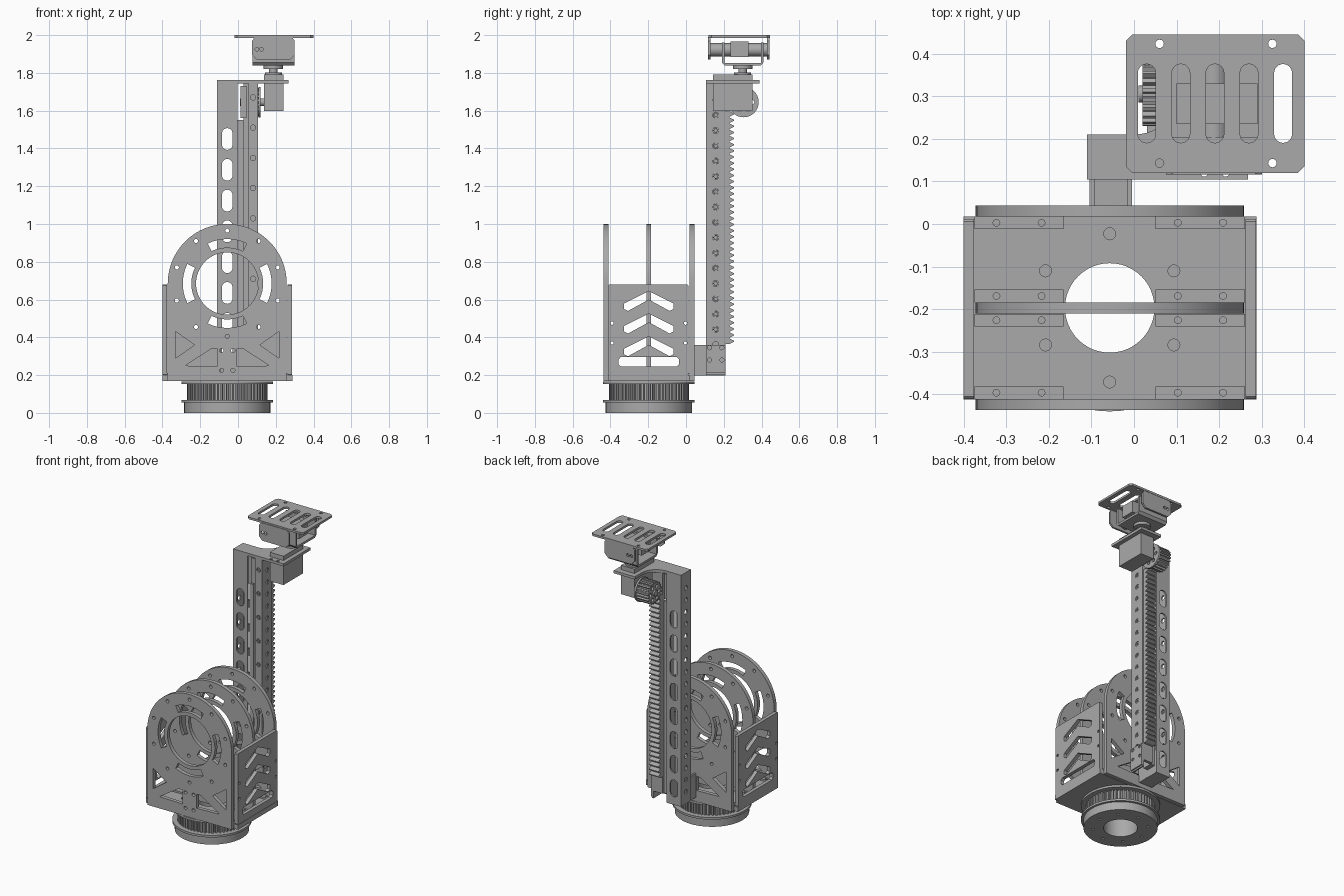
import bpy, bmesh
from math import sin, cos, pi, radians
from mathutils import Matrix, Vector

cube = bpy.data.objects.get("Cube")
if cube:
    bpy.data.objects.remove(cube)

grey = bpy.data.materials.new("machine_grey")
grey.use_nodes = True
grey.diffuse_color = (0.4, 0.4, 0.4, 1)
grey.node_tree.nodes["Principled BSDF"].inputs["Base Color"].default_value = grey.diffuse_color

# Drawing planes: columns are the directions of u, v and the plate normal
PLANES = {
    "xy": Matrix(((1, 0, 0), (0, 1, 0), (0, 0, 1))),
    "xz": Matrix(((1, 0, 0), (0, 0, -1), (0, 1, 0))),
    "yz": Matrix(((0, 0, 1), (1, 0, 0), (0, 1, 0))),
}
made = []


def plate(name, plane, low, high, outline, holes=()):
    """Flat outline with holes, extruded from low to high along the third axis."""
    curve = bpy.data.curves.new(name, "CURVE")
    curve.dimensions, curve.fill_mode = "2D", "BOTH"
    curve.extrude = (high - low) / 2
    for points in [outline, *holes]:
        spline = curve.splines.new("POLY")
        spline.points.add(len(points) - 1)
        for point, (u, v) in zip(spline.points, points):
            point.co = (u, v, 0, 1)
        spline.use_cyclic_u = True
    temp = bpy.data.objects.new(name, curve)
    mesh = bpy.data.meshes.new_from_object(temp)
    bpy.data.objects.remove(temp)
    middle = (low + high) / 2
    axis = {"xy": (0, 0, 1), "xz": (0, 1, 0), "yz": (1, 0, 0)}[plane]
    mesh.transform(Matrix.Translation(Vector(axis) * middle) @ PLANES[plane].to_4x4())
    bm = bmesh.new()
    bm.from_mesh(mesh)
    bmesh.ops.remove_doubles(bm, verts=bm.verts, dist=0.00005)
    bmesh.ops.recalc_face_normals(bm, faces=bm.faces)
    bm.to_mesh(mesh)
    bm.free()
    mesh.materials.clear()
    mesh.materials.append(grey)
    obj = bpy.data.objects.new(name, mesh)
    bpy.context.collection.objects.link(obj)
    made.append(obj)
    return obj


def rect(u0, u1, v0, v1, cut=0):
    if not cut:
        return [(u0, v0), (u1, v0), (u1, v1), (u0, v1)]
    return [(u0 + cut, v0), (u1 - cut, v0), (u1, v0 + cut), (u1, v1 - cut),
            (u1 - cut, v1), (u0 + cut, v1), (u0, v1 - cut), (u0, v0 + cut)]


def box(name, x0, x1, y0, y1, z0, z1):
    return plate(name, "xy", z0, z1, rect(x0, x1, y0, y1))


def arc(u, v, r, start, end, n=12):
    angles = [radians(start + (end - start) * i / n) for i in range(n + 1)]
    return [(u + r * cos(a), v + r * sin(a)) for a in angles]


def circle(u, v, r, n=24):
    return arc(u, v, r, 0, 360, n)[:-1]


def slot(u, v, w, h):
    """Rounded upright slot."""
    d = (h - w) / 2
    return arc(u, v + d, w / 2, 0, 180) + arc(u, v - d, w / 2, 180, 360)


def arc_slot(u, v, r0, r1, mid, half):
    return arc(u, v, r1, mid - half, mid + half) + arc(u, v, r0, mid + half, mid - half)


def cog(u, v, r0, r1, teeth):
    step = 2 * pi / teeth
    return [(u + r * cos((i + f) * step), v + r * sin((i + f) * step))
            for i in range(teeth)
            for f, r in ((0, r0), (0.3, r0), (0.4, r1), (0.8, r1), (0.95, r0))]


CX, CY, ARCH = -0.057, -0.197, 0.685


def both_sides(points):
    return [points, [(2 * CX - u, v) for u, v in points]]


# Turntable: hub, flanges and toothed belt ring
bore = circle(CX, CY, 0.105, 48)
bolts = [circle(*arc(CX, CY, 0.17, 0, 360, 8)[i], 0.01, 10) for i in range(8)]
plate("turntable_foot", "xy", 0, 0.056, circle(CX, CY, 0.228, 64), [bore] + bolts)
for name, z in (("lower_flange", 0.055), ("upper_flange", 0.153)):
    plate(name, "xy", z, z + 0.014, circle(CX, CY, 0.243, 64), [bore])
plate("belt_teeth", "xy", 0.069, 0.153, cog(CX, CY, 0.198, 0.212, 56), [bore])

# Base plate with a ring of holes
ring = [circle(*arc(CX, CY, 0.174, 30, 390, 6)[i], 0.014, 16) for i in range(6)]
plate("base_plate", "xy", 0.168, 0.2, rect(-0.4, 0.288, -0.412, 0.018), [bore] + ring)

# Arched plates
arch_holes = [circle(CX, ARCH, 0.165, 64)]
arch_holes += [arc_slot(CX, ARCH, 0.19, 0.235, a, 26) for a in (0, 90, 180, 270)]
arch_holes += [circle(CX, ARCH + s * 0.28, 0.011, 12) for s in (1, -1)]
for x, z in ((0.165, 0.91), (0.267, 0.77), (0.267, 0.595), (0.165, 0.455),
             (0.03, 0.33), (0.03, 0.225)):
    arch_holes += both_sides(circle(CX + x, z, 0.011, 12))
lower_cuts = both_sides([(-0.33, 0.43), (-0.33, 0.29), (-0.23, 0.36)])
lower_cuts += both_sides([(-0.28, 0.25), (-0.14, 0.34), (-0.11, 0.34), (-0.11, 0.245)])
outline = [(CX - 0.315, 0.17), (CX + 0.315, 0.17)] + arc(CX, ARCH, 0.315, 0, 180, 40)
for name, y, extra in (("front_arch", -0.437, lower_cuts), ("middle_arch", -0.21, []),
                       ("back_arch", 0.018, lower_cuts)):
    plate(name, "xz", y, y + 0.026, outline, arch_holes + extra)

# Side plates with chevron slots
chevrons = [[(CY - 0.13, z - 0.065), (CY, z), (CY + 0.13, z - 0.065), (CY + 0.13, z - 0.095),
             (CY + 0.11, z - 0.105), (CY, z - 0.045), (CY - 0.11, z - 0.105),
             (CY - 0.13, z - 0.095)] for z in (0.645, 0.525, 0.405)]
side_holes = chevrons + [rect(CY - 0.16, CY + 0.16, 0.245, 0.295, 0.012)]
side_holes += [circle(CY + s * 0.195, z, 0.009, 10) for s in (-1, 1) for z in (0.37, 0.475)]
for name, x in (("left_side_plate", 0.262), ("right_side_plate", -0.4)):
    plate(name, "yz", x, x + 0.024, rect(-0.411, 0.012, 0.198, 0.68, 0.006), side_holes)

# Mounting strips along the foot of each arch
for y in (-0.411, -0.241, -0.184, -0.012):
    for s in (-1, 1):
        x = CX + s * 0.213
        plate("foot_strip", "xy", 0.199, 0.212, rect(x - 0.105, x + 0.105, y, y + 0.03),
              [circle(x + d, y + 0.015, 0.008, 10) for d in (-0.053, 0.053)])

# Bracket tying the mast to the base
box("mast_bracket_floor", -0.105, -0.005, 0.018, 0.21, 0.198, 0.215)
for x in (-0.105, -0.017):
    box("mast_bracket_cheek", x, x + 0.012, 0.04, 0.21, 0.21, 0.36)

# Main mast channel: slotted front and back walls, drilled side wall
Y0, Y1, TOP = 0.105, 0.21, 1.745
ovals = [slot(CX, 1.45 - 0.163 * i, 0.056, 0.115) for i in range(8)]
for name, y in (("mast_front_wall", Y0), ("mast_back_wall", Y1 - 0.01)):
    plate(name, "xz", y, y + 0.01, rect(-0.11, -0.003, 0.2, TOP), ovals)
drilled = [circle(0.157, 0.28 + 0.081 * i, 0.016, 16) for i in range(18)]
plate("mast_side_wall", "yz", -0.11, -0.1, rect(Y0, Y1, 0.2, TOP), drilled)
box("slide_rail", -0.003, 0.028, 0.125, 0.195, 0.25, 1.55)
box("slide_stop", 0.012, 0.045, 0.12, 0.19, 1.56, 1.73)

# Sliding carriage channel
holes = [circle(0.08, 1.67 - 0.16 * i, 0.014, 16) for i in range(9)]
plate("carriage_front_wall", "xz", Y0, Y0 + 0.01, rect(0.055, 0.107, 0.2, TOP), holes)
plate("carriage_side_wall", "yz", 0.097, 0.107, rect(Y0, Y1, 0.2, TOP), drilled)
for h in drilled[2:]:
    v = sum(p[1] for p in h) / len(h)
    plate("rivet", "yz", 0.095, 0.105, circle(0.157, v, 0.015, 16), [circle(0.157, v, 0.008, 12)])
box("carriage_back_wall", 0.028, 0.1, 0.19, Y1, 0.25, TOP)
plate("carriage_foot", "yz", 0.1, 0.115, rect(Y0, Y1, 0.21, 0.36),
      [circle(y, z, 0.011, 12) for y in (0.125, 0.19) for z in (0.28, 0.345)])

# Gear rack and pinion
PITCH, COUNT, START = 0.0325, 38, 0.365
teeth = [(y, START + PITCH * (i + f)) for i in range(COUNT)
         for y, f in ((0.23, 0), (0.253, 0.35), (0.253, 0.55), (0.23, 0.9))]
plate("gear_rack", "yz", 0.03, 0.1, [(0.205, START)] + teeth + [(0.205, teeth[-1][1])])
spokes = [circle(*arc(0.305, 1.645, 0.045, 0, 360, 6)[i], 0.012, 14) for i in range(6)]
plate("pinion", "yz", 0.02, 0.11, cog(0.305, 1.645, 0.062, 0.075, 20), spokes)
plate("pinion_flange", "yz", 0.108, 0.12, circle(0.305, 1.645, 0.08, 40), spokes)
plate("pinion_shaft", "yz", 0.01, 0.15, circle(0.305, 1.645, 0.02))

# Mast cap reaching out to the pan motor
cap = [(-0.11, Y0), (0.268, Y0), (0.268, 0.39), (0.11, 0.39)]
cap += arc(0.0, 0.32, 0.11, 0, -90) + [(-0.11, Y1)]
plate("mast_cap", "xy", TOP, 1.763, cap, [circle(x, 0.12, 0.009, 10) for x in (0.165, 0.215)])

# Pan motor
PX, PY = 0.187, 0.3
box("pan_motor", 0.138, 0.24, 0.143, 0.352, 1.597, 1.75)
box("pan_motor_lid", 0.138, 0.24, 0.143, 0.352, 1.76, 1.792)
for name, r, z0, z1 in (("pan_collar", 0.045, 1.79, 1.803), ("pan_shaft", 0.022, 1.8, 1.825),
                        ("pan_horn", 0.052, 1.82, 1.842)):
    plate(name, "xy", z0, z1, circle(PX, PY, r, 32))

# Tilt yoke, open at the top, holding the tilt motor
yoke = [(0.19, 1.96), (0.19, 1.855), (0.205, 1.838), (0.395, 1.838), (0.41, 1.855),
        (0.41, 1.96), (0.396, 1.96), (0.396, 1.853), (0.204, 1.853), (0.204, 1.96)]
plate("tilt_yoke", "yz", 0.078, 0.3, yoke)
box("tilt_motor", 0.1, 0.29, 0.235, 0.33, 1.885, 1.965)
for y0, y1 in ((0.125, 0.24), (0.325, 0.435)):
    plate("tilt_pivot", "xz", y0, y1, circle(PX, 1.922, 0.035, 28))

# Slotted top platform and its folded tabs
deck_holes = [slot(0.03 + 0.08 * i, 0.283, 0.042, 0.185) for i in range(5)]
deck_holes += [circle(x, y, 0.01, 12) for x in (0.06, 0.325) for y in (0.143, 0.423)]
plate("top_platform", "xy", 1.986, 2, rect(-0.019, 0.4, 0.12, 0.445, 0.015), deck_holes)
tab = [(0.09, 1.99), (0.075, 1.97), (0.075, 1.895), (0.1, 1.87), (0.275, 1.87),
       (0.3, 1.895), (0.3, 1.97), (0.285, 1.99)]
for name, y in (("front_tab", 0.116), ("back_tab", 0.43)):
    plate(name, "xz", y, y + 0.013, tab, [circle(x, 1.925, 0.01, 12) for x in (0.1, 0.125)])

# Smooth round walls, keep edges crisp
bpy.ops.object.select_all(action="DESELECT")
for obj in made:
    obj.select_set(True)
bpy.context.view_layer.objects.active = made[0]
bpy.ops.object.shade_smooth_by_angle(angle=radians(25))
